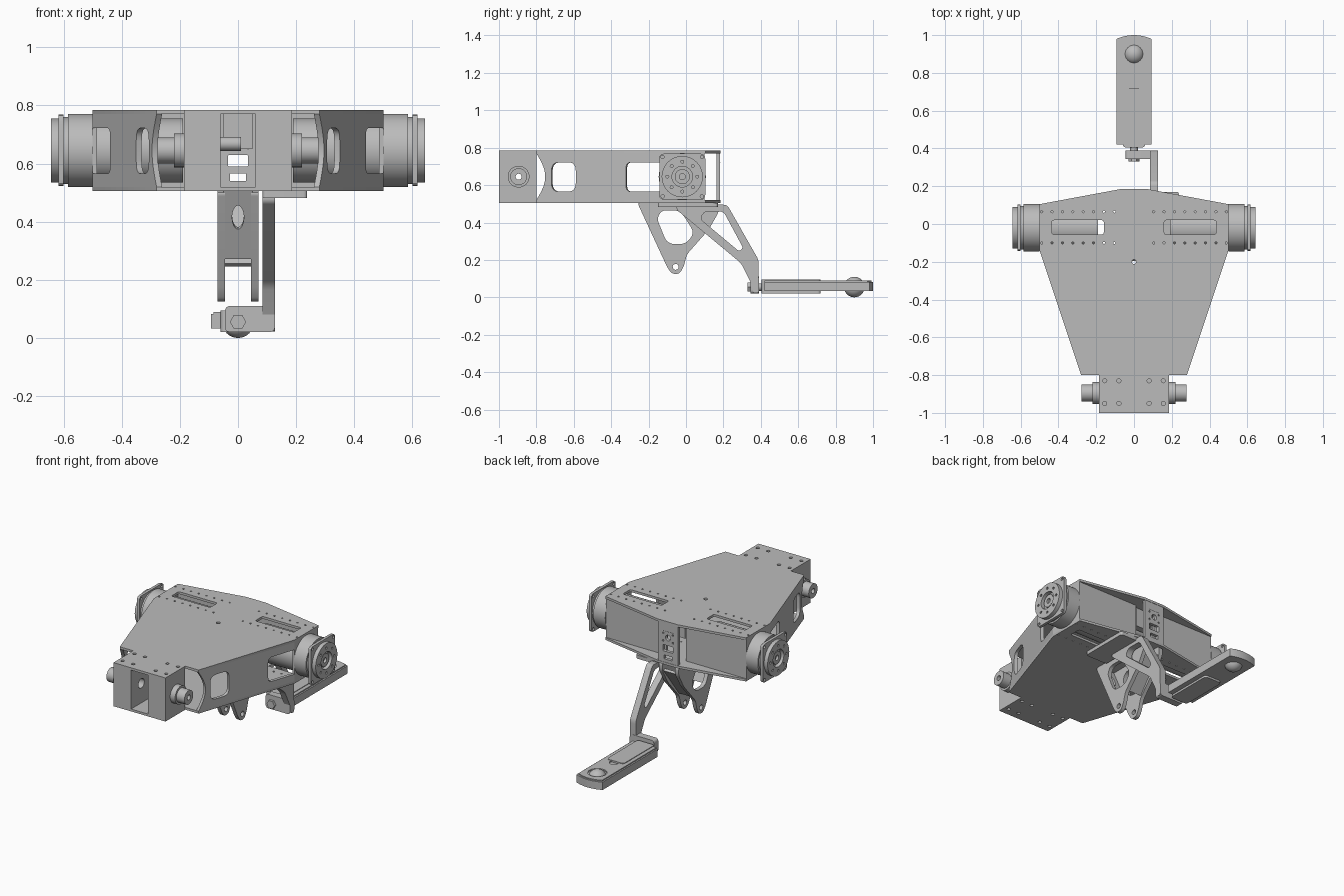
import bpy, bmesh
from math import sin, cos, pi
from mathutils import Vector, Matrix

cube = bpy.data.objects.get("Cube")
if cube:
    bpy.data.objects.remove(cube)

grey = bpy.data.materials.new("machined_grey")
grey.use_nodes = True
grey.diffuse_color = (0.5, 0.5, 0.5, 1)
grey.node_tree.nodes["Principled BSDF"].inputs["Base Color"].default_value = (0.5, 0.5, 0.5, 1)

X, Y, Z = Vector((1, 0, 0)), Vector((0, 1, 0)), Vector((0, 0, 1))
FLAT, SIDE, FRONT = (X, Y, Z), (Y, Z, X), (X, Z, Y)


def circle(cx, cy, r, n=32):
    return [(cx + r * cos(2 * pi * i / n), cy + r * sin(2 * pi * i / n)) for i in range(n)]


def rect(x0, x1, y0, y1):
    return [(x0, y0), (x1, y0), (x1, y1), (x0, y1)]


def rounded(points, r, steps=6):
    """Round every corner of a polygon."""
    out, n = [], len(points)
    for i, p in enumerate(points):
        p = Vector(p)
        a, b = Vector(points[i - 1]) - p, Vector(points[(i + 1) % n]) - p
        d = min(r, a.length * 0.45, b.length * 0.45)
        a, b = p + a.normalized() * d, p + b.normalized() * d
        for k in range(steps + 1):
            t = k / steps
            out.append(tuple(a * (1 - t) ** 2 + p * 2 * t * (1 - t) + b * t * t))
    return out


def finish(name, bm, mirror=False):
    bmesh.ops.remove_doubles(bm, verts=bm.verts, dist=1e-5)
    bmesh.ops.recalc_face_normals(bm, faces=bm.faces)
    mesh = bpy.data.meshes.new(name)
    bm.to_mesh(mesh)
    bm.free()
    mesh.materials.append(grey)
    ob = bpy.data.objects.new(name, mesh)
    bpy.context.collection.objects.link(ob)
    if mirror:
        ob.modifiers.new("Mirror", 'MIRROR')
    bpy.ops.object.select_all(action='DESELECT')
    bpy.context.view_layer.objects.active = ob
    ob.select_set(True)
    bpy.ops.object.shade_smooth_by_angle(angle=0.5)
    return ob


def plate(name, axes, outline, near, far, holes=(), mirror=False, origin=(0, 0, 0)):
    """Extrude an outline with holes between two depths along the third axis."""
    curve = bpy.data.curves.new(name, 'CURVE')
    curve.dimensions, curve.fill_mode = '2D', 'BOTH'
    curve.extrude = (far - near) / 2
    for loop in [outline, *holes]:
        s = curve.splines.new('POLY')
        s.points.add(len(loop) - 1)
        for pt, (u, v) in zip(s.points, loop):
            pt.co = (u, v, 0, 1)
        s.use_cyclic_u = True
    tmp = bpy.data.objects.new(name + "_curve", curve)
    bpy.context.collection.objects.link(tmp)
    bpy.context.view_layer.update()
    mesh = bpy.data.meshes.new_from_object(tmp)
    bm = bmesh.new()
    bm.from_mesh(mesh)
    bpy.data.objects.remove(tmp)
    bpy.data.curves.remove(curve)
    bpy.data.meshes.remove(mesh)
    basis = Matrix(axes).transposed().to_4x4()
    basis.translation = Vector(origin) + axes[2] * (near + far) / 2
    bm.transform(basis)
    return finish(name, bm, mirror)


LOW, HIGH, T = 0.505, 0.785, 0.015
MID = 0.645

# Deck plates with slots and screw holes
half = [(0.185, -1), (0.185, -0.8), (0.28, -0.8), (0.5, -0.14), (0.5, 0.105), (0.07, 0.185)]
deck = half + [(-x, y) for x, y in reversed(half)]
holes = [circle(0, -0.2, 0.012, 16)]
for s in (-1, 1):
    holes.append(rounded(rect(*sorted((s * 0.16, s * 0.435)), -0.055, 0.02), 0.012))
    holes += [circle(s * x, y, 0.011, 12) for x in (0.08, 0.155) for y in (-0.83, -0.95)]
    holes += [circle(s * (0.104 + i * 0.055), y, 0.006, 8) for i in range(8) for y in (0.065, -0.1)]
plate("top_deck", FLAT, deck, HIGH - T, HIGH, holes)
plate("bottom_deck", FLAT, deck, LOW, LOW + T, holes)

# Slanted side walls: scooped front edge, window, open notch at the motor
a, b = Vector((0.28, -0.8, 0)), Vector((0.5, -0.14, 0))
along = (b - a).normalized()
length = (b - a).length
z0, z1 = LOW + T, HIGH - T
notch = rounded([(length + 0.3, 0.565), (0.505, 0.565), (0.505, 0.722), (length + 0.3, 0.722)], 0.03)
notch = [(length, 0.565)] + [p for p in notch if p[0] < length] + [(length, 0.722)]
scoop = [(0.05 * sin(pi * i / 14), z1 + (z0 - z1) * i / 14) for i in range(15)]
wall = scoop + [(length, z0)] + notch + [(length, z1)]
window = rounded(rect(0.085, 0.222, 0.565, 0.722), 0.045)
plate("side_wall", (along, Z, along.cross(Z)), wall, -0.02, 0, [window], True, a)

# Nose block with open slot and pivot hubs
plate("nose_cheek", SIDE, rect(-1, -0.8, z0, z1), 0.06, 0.185, [circle(-0.895, MID, 0.03)], True)
plate("hub_collar", SIDE, circle(-0.895, MID, 0.058), 0.185, 0.22, [circle(-0.895, MID, 0.016)], True)
plate("hub_end", SIDE, circle(-0.895, MID, 0.045), 0.22, 0.277, [circle(-0.895, MID, 0.016)], True)

# Rear post, panels and inner carriage
post_holes = [rounded(rect(-0.035, 0.035, 0.59, 0.63), 0.006), rect(-0.028, 0.028, 0.54, 0.565),
              circle(0, 0.68, 0.018)]
post_holes += [circle(x, z, 0.006, 8) for x in (-0.035, 0.035) for z in (0.655, 0.705)]
plate("rear_post", FRONT, rect(-0.07, 0.07, z0, z1), 0.163, 0.183, post_holes)
plate("rear_panel", FRONT, rect(0.07, 0.49, z0, z1), 0.085, 0.1, mirror=True)
plate("carriage_block", FRONT, rect(-0.05, 0.05, 0.65, z1), 0.04, 0.08)
plate("carriage_pin", SIDE, circle(0.0, 0.668, 0.024), -0.06, 0.01)
plate("rear_screws", SIDE, circle(0.178, 0.72, 0.006, 8), -0.04, 0.04)

# Drive motors
cy = -0.02
plate("motor_end_wall", SIDE, rect(-0.14, 0.1, z0, z1), 0.485, 0.5, mirror=True)
plate("motor_core", SIDE, circle(cy, MID, 0.11, 48), 0.19, 0.485, mirror=True)
plate("motor_housing", SIDE, circle(cy, MID, 0.126, 48), 0.5, 0.585, mirror=True)
plate("motor_neck", SIDE, circle(cy, MID, 0.115, 48), 0.585, 0.6, mirror=True)
corners = [circle(cy + s * 0.105, MID + t * 0.105, 0.009, 12) for s in (-1, 1) for t in (-1, 1)]
square = rounded(rect(cy - 0.123, cy + 0.123, MID - 0.123, MID + 0.123), 0.025, 3)
plate("motor_flange", SIDE, square, 0.6, 0.618, corners, True)
bolts = [circle(cy + 0.08 * cos(i * pi / 4), MID + 0.08 * sin(i * pi / 4), 0.008, 10) for i in range(8)]
plate("motor_ring", SIDE, circle(cy, MID, 0.11, 48), 0.618, 0.643, bolts + [circle(cy, MID, 0.055)], True)
plate("motor_shaft", SIDE, circle(cy, MID, 0.04), 0.618, 0.633, [circle(cy, MID, 0.016)], True)

# Fork under the body: two cheeks joined by sloping webs
cheek = [(-0.26, LOW), (-0.1, 0.16), (-0.075, 0.125), (-0.035, 0.125), (-0.012, 0.165), (0.005, 0.23),
         (0.12, 0.36), (0.175, 0.455), (0.175, LOW)]
opening = rounded([(-0.13, 0.465), (-0.155, 0.42), (-0.1, 0.285), (0.0, 0.285), (0.045, 0.345), (-0.03, 0.465)], 0.04)
plate("fork_cheek", SIDE, rounded(cheek, 0.02), 0.045, 0.07, [opening, circle(-0.055, 0.163, 0.016, 20)], True)


def web(name, top, low, thick, holes=()):
    top, low = Vector((0, *top)), Vector((0, *low))
    down = (low - top).normalized()
    plate(name, (X, down, X.cross(down)), rect(-0.05, 0.05, 0, (low - top).length), *thick, holes, origin=top)


web("fork_front_web", (-0.258, LOW), (-0.15, 0.27), (0.002, 0.02),
    [[(0.45 * u, v) for u, v in circle(0, 0.1, 0.045, 24)]])
web("fork_rear_web", (0.165, 0.45), (0.008, 0.245), (-0.018, -0.002))

# Side leg: flange, truss and foot
plate("leg_flange", FLAT, rounded(rect(0.085, 0.238, -0.15, 0.17), 0.015), 0.482, LOW)
truss = [(-0.05, 0.495), (0.22, 0.495), (0.388, 0.2), (0.388, 0.022), (0.36, 0.022), (0.355, 0.06),
         (0.295, 0.182), (-0.05, 0.468)]
gap = rounded([(0.075, 0.42), (0.1, 0.46), (0.2, 0.46), (0.305, 0.265), (0.285, 0.245)], 0.025)
plate("leg_truss", SIDE, rounded(truss, 0.02), 0.085, 0.127, [gap])
plate("leg_foot", FRONT, rounded(rect(-0.045, 0.127, 0.02, 0.11), 0.02), 0.345, 0.39)
plate("foot_nut", FRONT, circle(0, 0.055, 0.028, 6), 0.33, 0.345)
plate("foot_rod", FRONT, circle(0, 0.055, 0.02), 0.39, 0.425)

# Long paddle with roller ball
tip = [(0.093 * (1 - i / 6), 1 - 0.02 * (1 - i / 6) ** 2) for i in range(13)]
paddle = [(-0.093, 0.42), (0.093, 0.42)] + tip
plate("paddle", FLAT, paddle, 0.033, 0.083)
plate("paddle_top", FLAT, [(x * 0.9, 0.42 + (y - 0.42) * 0.985) for x, y in paddle], 0.083, 0.09,
      [circle(0, 0.73, 0.028), circle(0, 0.9, 0.056)])
plate("paddle_core", FLAT, rounded(rect(-0.06, 0.06, 0.405, 0.72), 0.02), 0.02, 0.094)
bm = bmesh.new()
bmesh.ops.create_uvsphere(bm, u_segments=32, v_segments=16, radius=0.055,
                          matrix=Matrix.Translation((0, 0.9, 0.055)))
finish("roller_ball", bm)
